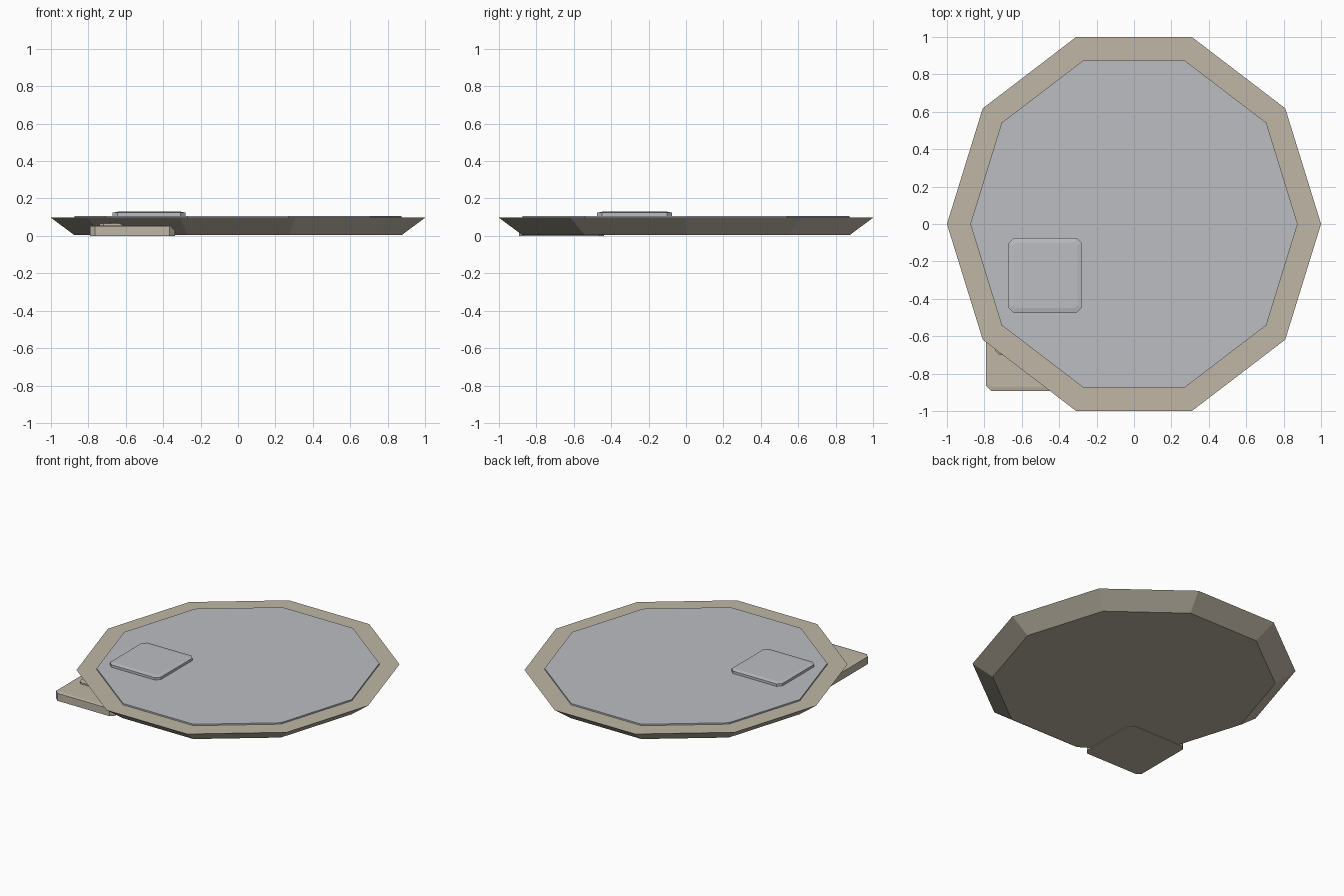
import bpy, bmesh
from math import cos, sin, pi

cube = bpy.data.objects.get("Cube")
if cube:
    bpy.data.objects.remove(cube, do_unlink=True)


def material(name, rgb):
    m = bpy.data.materials.new(name)
    m.use_nodes = True
    m.diffuse_color = (*rgb, 1)
    m.node_tree.nodes["Principled BSDF"].inputs["Base Color"].default_value = (*rgb, 1)
    return m


beige = material("warm beige", (0.52, 0.47, 0.38))
grey = material("cool grey", (0.50, 0.51, 0.54))


def loft(name, rings, mat):
    """Join matching outlines, bottom to top, into a closed solid."""
    bm = bmesh.new()
    loops = [[bm.verts.new(p) for p in ring] for ring in rings]
    for low, high in zip(loops, loops[1:]):
        for i in range(len(low)):
            j = (i + 1) % len(low)
            bm.faces.new((low[i], low[j], high[j], high[i]))
    bm.faces.new(loops[0][::-1])
    bm.faces.new(loops[-1])
    mesh = bpy.data.meshes.new(name)
    bm.to_mesh(mesh)
    bm.free()
    mesh.materials.append(mat)
    obj = bpy.data.objects.new(name, mesh)
    bpy.context.collection.objects.link(obj)


def decagon(r, z):
    stretch = 1 / sin(0.4 * pi)
    return [(r * cos(i * pi / 5), r * stretch * sin(i * pi / 5), z) for i in range(10)]


def octagon(cx, cy, hx, hy, cut, z):
    """Rectangle outline with clipped corners."""
    quarter = [(hx, hy - cut), (hx - cut, hy)]
    pts = quarter + [(-x, y) for x, y in quarter[::-1]]
    pts += [(-x, -y) for x, y in pts]
    return [(cx + x, cy + y, z) for x, y in pts]


def tile(name, cx, cy, hx, hy, z0, z1, cut, inset, drop, mat):
    """Clipped slab with a bevelled top edge."""
    loft(name, [octagon(cx, cy, hx, hy, cut, z0),
                octagon(cx, cy, hx, hy, cut, z1 - drop),
                octagon(cx, cy, hx - inset, hy - inset, cut * 0.5, z1)], mat)


# Flared ten-sided dish and its raised floor
loft("dish_body", [decagon(0.875, 0.004), decagon(1.0, 0.097)], beige)
loft("dish_floor", [decagon(0.875, 0.09), decagon(0.875, 0.107)], grey)

# Slab on the floor
tile("floor_slab", -0.475, -0.275, 0.195, 0.2, 0.10, 0.129, 0.027, 0.025, 0.005, grey)

# Step tucked under the rim, with a thin pad on top
tile("step", -0.565, -0.665, 0.227, 0.227, 0.0, 0.056, 0.027, 0.02, 0.004, beige)
tile("step_pad", -0.565, -0.525, 0.175, 0.175, 0.05, 0.069, 0.02, 0.012, 0.003, beige)
